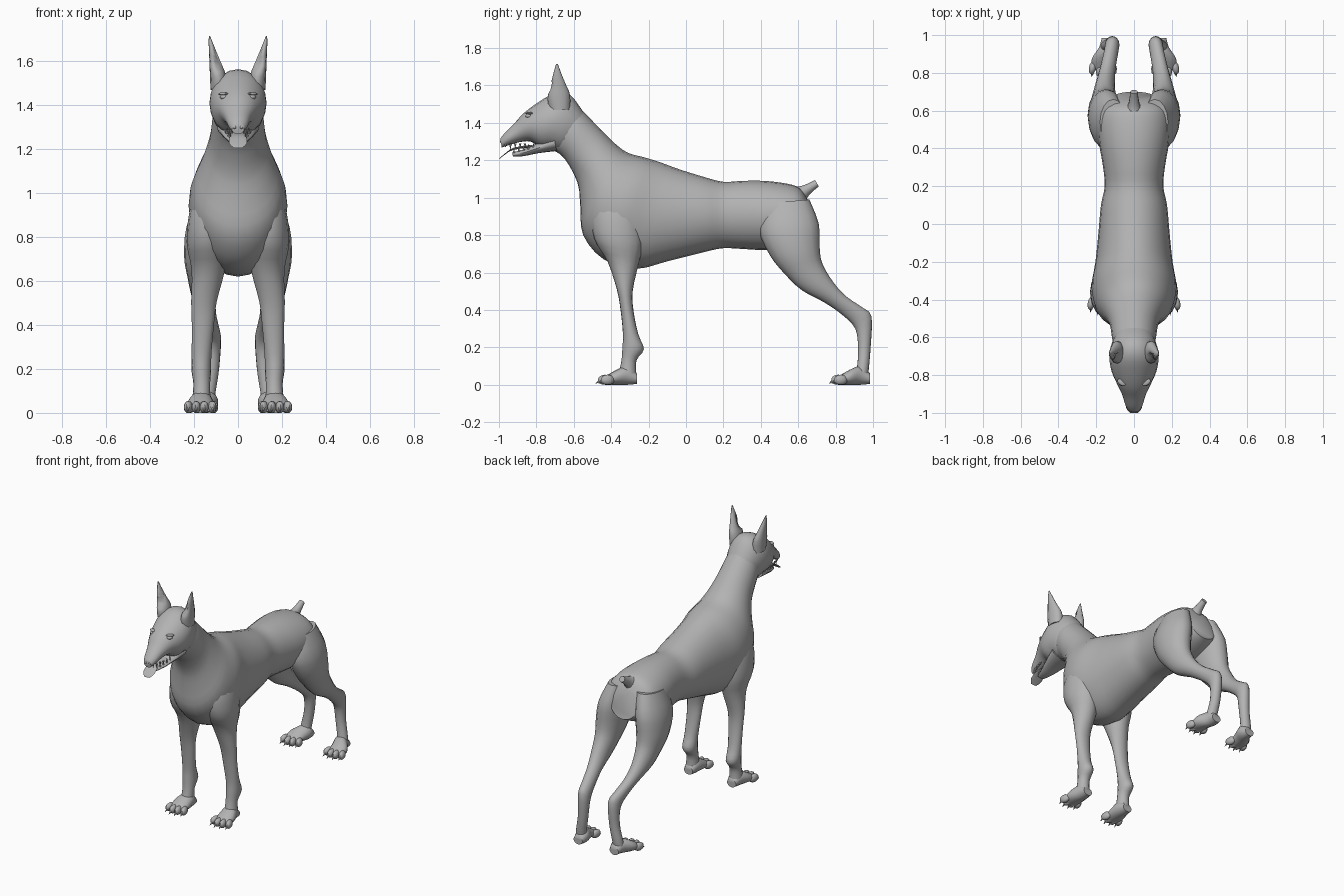
import bpy, bmesh, math
from mathutils import Vector, Matrix

grey = bpy.data.materials.new("grey")
grey.diffuse_color = (0.45, 0.45, 0.45, 1)


def finish(name, bm, angle=50):
    bmesh.ops.recalc_face_normals(bm, faces=bm.faces)
    me = bpy.data.meshes.new(name)
    bm.to_mesh(me)
    bm.free()
    me.materials.append(grey)
    ob = bpy.data.objects.new(name, me)
    bpy.context.collection.objects.link(ob)
    bpy.ops.object.select_all(action='DESELECT')
    ob.select_set(True)
    bpy.context.view_layer.objects.active = ob
    bpy.ops.object.shade_smooth_by_angle(angle=math.radians(angle))
    return ob


def spline(rows, steps):
    """Catmull-Rom through the section rows."""
    out = []
    for i in range(len(rows) - 1):
        a, b, c, d = (Vector(rows[min(max(i + k, 0), len(rows) - 1)]) for k in (-1, 0, 1, 2))
        for s in range(steps):
            t = s / steps
            out.append(0.5 * (2 * b + (c - a) * t + (2 * a - 5 * b + 4 * c - d) * t * t
                              + (3 * b - a - 3 * c + d) * t ** 3))
    return out + [Vector(rows[-1])]


def loft(name, rows, side=1, sides=16, steps=3, angle=50):
    """Oval rings; each row is y,z of one edge, y,z of the other edge, centre x, half width."""
    bm = bmesh.new()
    rings = []
    for y1, z1, y2, z2, x, w in spline(rows, steps):
        ring = []
        for k in range(sides):
            a = 2 * math.pi * k / sides
            c = math.cos(a)
            ring.append(bm.verts.new((side * (x + w * math.sin(a)),
                                      (y1 + y2) / 2 + c * (y1 - y2) / 2,
                                      max(0, (z1 + z2) / 2 + c * (z1 - z2) / 2))))
        rings.append(ring)
    for r, q in zip(rings, rings[1:]):
        for k in range(sides):
            n = (k + 1) % sides
            bm.faces.new((r[k], r[n], q[n], q[k]))
    bm.faces.new(rings[0])
    bm.faces.new(rings[-1])
    return finish(name, bm, angle)


def ball(name, loc, size, tilt=0):
    bm = bmesh.new()
    bmesh.ops.create_uvsphere(bm, u_segments=10, v_segments=7, radius=1)
    bm.transform(Matrix.Translation(loc) @ Matrix.Rotation(tilt, 4, 'Z')
                 @ Matrix.Diagonal((*size, 1)))
    for v in bm.verts:
        v.co.z = max(0, v.co.z)
    return finish(name, bm)


def spike(name, base, tip, r):
    bm = bmesh.new()
    d = Vector(tip) - Vector(base)
    bmesh.ops.create_cone(bm, cap_ends=True, segments=6, radius1=r, radius2=r * 0.1, depth=d.length)
    bm.transform(Matrix.Translation(Vector(base) + d / 2)
                 @ d.to_track_quat('Z', 'Y').to_matrix().to_4x4())
    return finish(name, bm, 30)


# Neck, chest, belly and rump
loft("torso", [
    (-.62, 1.52, -.72, 1.26, 0, .10), (-.57, 1.48, -.65, 1.21, 0, .115),
    (-.47, 1.38, -.58, 1.08, 0, .13), (-.38, 1.29, -.565, .95, 0, .165),
    (-.31, 1.24, -.55, .80, 0, .205), (-.22, 1.215, -.44, .67, 0, .225),
    (-.14, 1.19, -.27, .62, 0, .205), (-.03, 1.15, -.10, .66, 0, .19),
    (.10, 1.11, .10, .71, 0, .175), (.20, 1.085, .20, .73, 0, .155),
    (.30, 1.09, .32, .725, 0, .165), (.42, 1.09, .44, .72, 0, .185),
    (.54, 1.075, .56, .74, 0, .19), (.61, 1.05, .64, .77, 0, .165),
    (.655, .98, .70, .80, 0, .10)], sides=24)

# Skull and upper muzzle
loft("head", [
    (-.55, 1.46, -.60, 1.28, 0, .095), (-.62, 1.55, -.66, 1.245, 0, .12),
    (-.70, 1.56, -.72, 1.26, 0, .13), (-.79, 1.51, -.775, 1.265, 0, .118),
    (-.87, 1.45, -.83, 1.30, 0, .088), (-.92, 1.395, -.89, 1.297, 0, .062),
    (-.97, 1.345, -.95, 1.28, 0, .045), (-.993, 1.315, -.985, 1.268, 0, .028)], sides=20)
loft("lower_jaw", [
    (-.71, 1.34, -.69, 1.25, 0, .095), (-.80, 1.29, -.79, 1.238, 0, .07),
    (-.87, 1.258, -.87, 1.222, 0, .045), (-.93, 1.242, -.925, 1.22, 0, .026)])
loft("tongue", [
    (-.82, 1.283, -.82, 1.27, 0, .03), (-.92, 1.268, -.925, 1.255, 0, .036),
    (-.97, 1.235, -.975, 1.225, 0, .042), (-.998, 1.21, -1.0, 1.205, 0, .022)], sides=12)
loft("tail", [
    (.53, 1.06, .64, .98, 0, .05), (.60, 1.06, .655, 1.01, 0, .032),
    (.65, 1.075, .685, 1.04, 0, .024), (.69, 1.095, .71, 1.06, 0, .02)], sides=10)

for s, tag in ((1, "left"), (-1, "right")):
    # Pointed ears, with a hollow facing forward
    ear = loft(tag + "_ear", [
        (-.73, 1.47, -.62, 1.47, .085, .04), (-.74, 1.53, -.62, 1.55, .092, .036),
        (-.725, 1.60, -.64, 1.60, .105, .025), (-.71, 1.66, -.665, 1.66, .119, .014),
        (-.695, 1.715, -.685, 1.715, .13, .003)], s, sides=12)
    for v in ear.data.vertices:
        if v.co.y < -.69 and 1.56 < v.co.z < 1.69 and abs(v.co.x) < .105:
            v.co.y += .02

    # Eyes, nostrils and teeth
    ball(tag + "_eye", (s * .064, -.842, 1.437), (.02, .016, .012), s * .6)
    ball(tag + "_brow", (s * .066, -.838, 1.452), (.026, .016, .007), s * .6)
    ball(tag + "_nostril", (s * .016, -.988, 1.30), (.008, .007, .008))
    for i in range(5):
        y = -.965 + i * .026
        x = s * (.026 + i * .008)
        long = .034 if i == 1 else .022
        spike(tag + "_upper_tooth", (x, y, 1.29), (x, y, 1.29 - long), .007)
        spike(tag + "_lower_tooth", (x * .85, y + .045, 1.24 + i * .006),
              (x * .85, y + .045, 1.264 + i * .008), .006)

    # Front leg: shoulder, forearm, wrist
    loft(tag + "_front_leg", [
        (-.45, 1.05, -.28, 1.05, .11, .06), (-.50, .92, -.24, .92, .13, .09),
        (-.49, .78, -.23, .76, .138, .095), (-.42, .66, -.255, .64, .135, .076),
        (-.37, .51, -.285, .50, .155, .058), (-.35, .40, -.28, .39, .16, .05),
        (-.337, .27, -.255, .27, .166, .045), (-.34, .20, -.225, .19, .167, .045),
        (-.345, .13, -.265, .13, .165, .038), (-.36, .06, -.265, .05, .167, .042)], s)
    # Hind leg: thigh, shin, hock, cannon
    loft(tag + "_hind_leg", [
        (.42, .97, .66, .99, .11, .07), (.39, .83, .71, .86, .14, .095),
        (.45, .69, .715, .73, .155, .09), (.53, .59, .73, .645, .157, .073),
        (.62, .505, .79, .545, .155, .055), (.74, .44, .86, .47, .142, .042),
        (.84, .37, .94, .415, .125, .038), (.905, .30, .992, .365, .115, .038),
        (.92, .20, .987, .20, .12, .034), (.915, .10, .978, .09, .138, .036),
        (.90, .04, .97, .03, .145, .036)], s)

    # Paws: wedge-shaped pad, four toes and claws
    for leg, heel, x0, x1 in (("front", -.262, .165, .172), ("hind", .985, .138, .165)):
        loft(f"{tag}_{leg}_paw", [
            (heel, .06, heel, .005, x0, .034), (heel - .05, .10, heel - .05, 0, x0, .048),
            (heel - .11, .08, heel - .11, 0, x1, .06),
            (heel - .17, .045, heel - .17, 0, x1, .055)], s, sides=14)
        for i in range(4):
            o = i - 1.5
            tx = x1 + o * .036
            ty = heel - .178 + abs(o) * .014
            ball(f"{tag}_{leg}_toe", (s * tx, ty, .026), (.02, .038, .028), s * o * .15)
            spike(f"{tag}_{leg}_claw", (s * tx, ty - .025, .024),
                  (s * (tx + o * .004), ty - .05, .006), .009)
